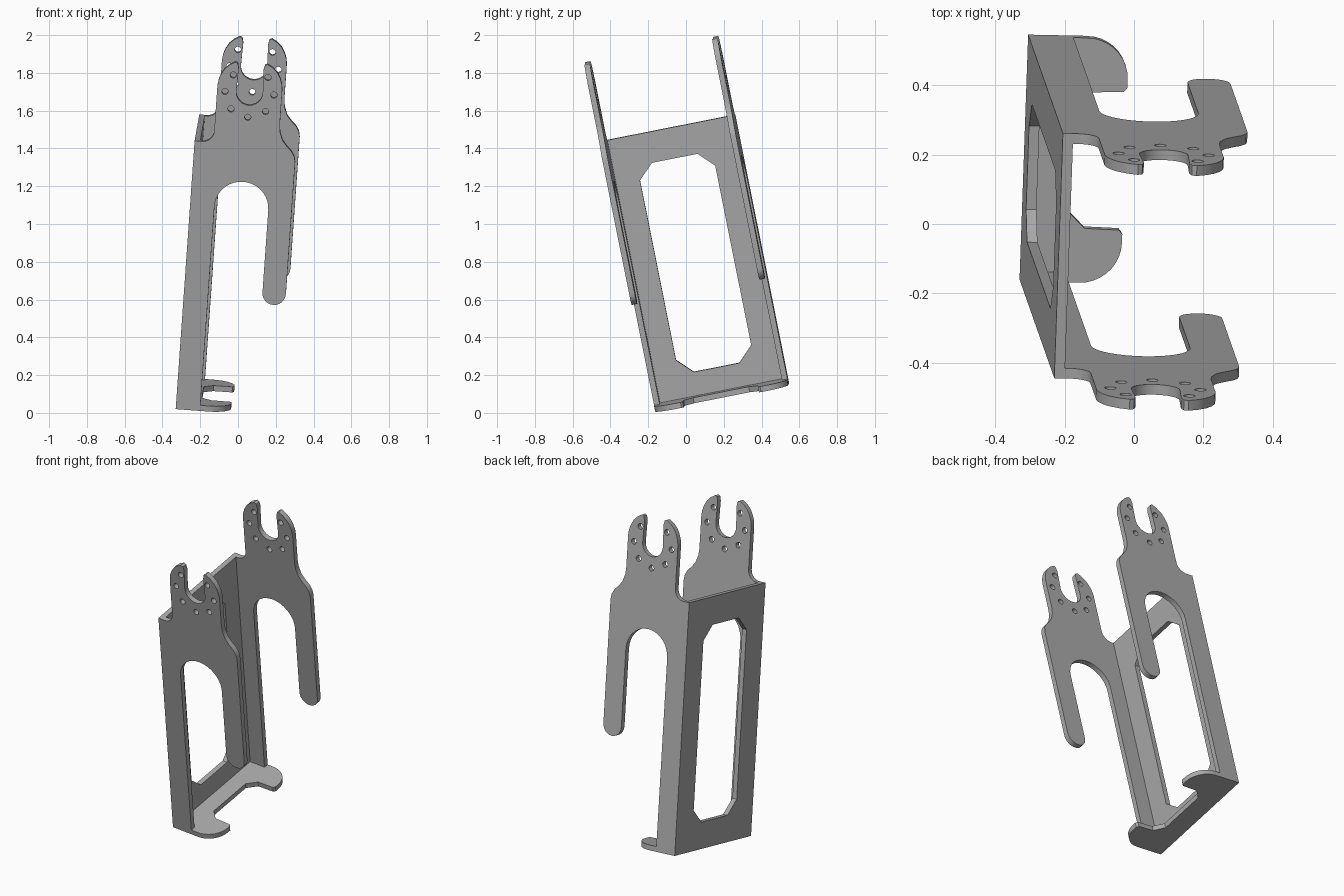
import bpy
from math import sin, cos, radians
from mathutils import Vector, Matrix

cube = bpy.data.objects.get("Cube")
if cube:
    bpy.data.objects.remove(cube)

# Tilted frame of the bracket: U away from the web, V front to back, W up
W = Vector((0.069, -0.196, 0.978)).normalized()
U = Vector((0, 1, 0.205)).cross(W)
V = Vector((0.035, 0.979, 0.201))
V = (V - W * V.dot(W)).normalized()
U = V.cross(W)
ORIGIN = Vector((-0.33, -0.16, 0.02))
T = 0.03        # sheet thickness
DEPTH = 0.72    # outside distance over the two flanges
HEIGHT = 1.452  # web height
MID = 0.272     # centre line of the flange

steel = bpy.data.materials.new("grey_steel")
steel.use_nodes = True
grey = (0.4, 0.4, 0.4, 1)
steel.diffuse_color = grey
steel.node_tree.nodes["Principled BSDF"].inputs["Base Color"].default_value = grey


def arc(cx, cy, r, start, end, n=12):
    angles = [radians(start + (end - start) * i / n) for i in range(n + 1)]
    return [(cx + r * cos(a), cy + r * sin(a)) for a in angles]


def sheet(name, loops, x_axis, y_axis, corner):
    """Flat sheet with holes, extruded by T, centred on the plane at corner."""
    curve = bpy.data.curves.new(name, "CURVE")
    curve.dimensions = "2D"
    curve.fill_mode = "BOTH"
    curve.extrude = T / 2
    for loop in loops:
        spline = curve.splines.new("POLY")
        spline.points.add(len(loop) - 1)
        for point, (x, y) in zip(spline.points, loop):
            point.co = (x, y, 0, 1)
        spline.use_cyclic_u = True
    obj = bpy.data.objects.new(name, curve)
    bpy.context.collection.objects.link(obj)
    rot = Matrix((x_axis, y_axis, x_axis.cross(y_axis))).transposed().to_4x4()
    obj.matrix_world = Matrix.Translation(corner) @ rot
    bpy.ops.object.select_all(action="DESELECT")
    obj.select_set(True)
    bpy.context.view_layer.objects.active = obj
    bpy.ops.object.convert(target="MESH")
    obj = bpy.context.object
    obj.data.materials.clear()
    obj.data.materials.append(steel)
    bpy.ops.object.shade_smooth_by_angle(angle=radians(35))
    return obj


# Flange outline: web strip, shoulder, forked head, hanging leg, arch
left_ear = [(0.1, 1.76), (0.104, 1.79), (0.115, 1.822), (0.132, 1.851),
            (0.158, 1.876), (0.187, 1.892), (0.2, 1.886), (0.206, 1.86)]
right_ear = [(2 * MID - u, w) for u, w in reversed(left_ear)]
flange = [(0, T), (0, HEIGHT), (0.04, HEIGHT)]
flange += arc(0.04, 1.512, 0.06, -80, 0, 8)
flange += left_ear
flange += arc(MID, 1.735, 0.07, 180, 360, 16)
flange += right_ear
flange += [(0.444, 1.57), (0.449, 1.53), (0.465, 1.488), (0.49, 1.458),
           (0.517, 1.432), (0.533, 1.405), (0.539, 1.375)]
flange += arc(0.477, 0.662, 0.062, 0, -180)
flange += arc(MID, 1.108, 0.143, 0, 180, 18)
flange += [(0.129, T)]

# Seven bolt holes around the fork
holes = [arc(cx, cy, 0.017, 0, 330, 11)
         for cx, cy in arc(MID, 1.73, 0.13, 135, 405, 6)]

for name, v in (("front_flange", T / 2), ("back_flange", DEPTH - T / 2)):
    sheet(name, [flange] + holes, U, W, ORIGIN + V * v)

# Web with a chamfered window
v0, v1, w0, w1, c = 0.157, DEPTH - 0.157, 0.156, 1.288, 0.08
window = [(v0 + c, w0), (v1 - c, w0), (v1, w0 + c), (v1, w1 - c),
          (v1 - c, w1), (v0 + c, w1), (v0, w1 - c), (v0, w0 + c)]
web = [(T, T), (DEPTH - T, T), (DEPTH - T, HEIGHT), (T, HEIGHT)]
sheet("web", [web, window], V, W, ORIGIN + U * (T / 2))

# Foot plate with a rounded tab at each end
tab = [(0, 0), (0.16, 0)] + arc(0.17, 0.12, 0.12, -80, 0, 8)
tab += [(0.29, 0.145), (0.28, 0.157), (0.18, 0.16), (0.13, 0.21)]
foot = tab + [(u, DEPTH - v) for u, v in reversed(tab)]
sheet("foot_plate", [foot], U, V, ORIGIN + W * (T / 2))
